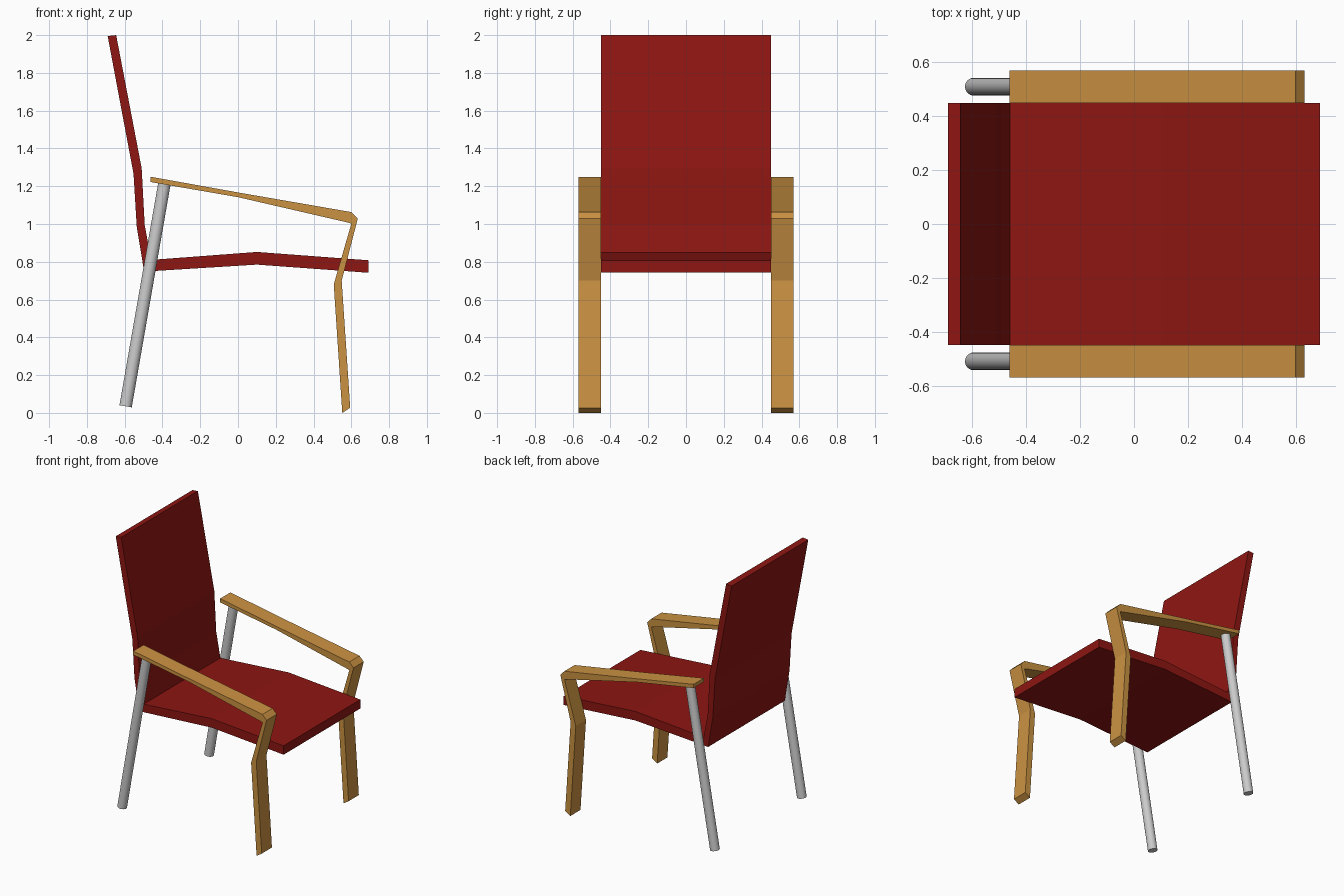
import bpy, bmesh
from mathutils import Vector

if "Cube" in bpy.data.objects:
    bpy.data.objects.remove(bpy.data.objects["Cube"])


def material(name, color):
    m = bpy.data.materials.new(name)
    m.diffuse_color = color
    m.use_nodes = True
    m.node_tree.nodes["Principled BSDF"].inputs["Base Color"].default_value = m.diffuse_color
    return m


def finish(bm, name, mat=None):
    bmesh.ops.recalc_face_normals(bm, faces=bm.faces)
    me = bpy.data.meshes.new(name)
    bm.to_mesh(me)
    bm.free()
    ob = bpy.data.objects.new(name, me)
    bpy.context.collection.objects.link(ob)
    if mat:
        me.materials.append(mat)
    return ob


def band(name, outer, inner, y0, y1, mat):
    """Bent board: strip between two matching xz paths, extruded from y0 to y1."""
    bm = bmesh.new()
    rows = [[bm.verts.new((x, y, z)) for x, z in path]
            for path, y in ((outer, y0), (inner, y0), (inner, y1), (outer, y1))]
    for a, b in zip(rows, rows[1:] + rows[:1]):
        for i in range(len(outer) - 1):
            bm.faces.new((a[i], a[i + 1], b[i + 1], b[i]))
    for i in (0, -1):
        bm.faces.new([r[i] for r in rows])
    return finish(bm, name, mat)


def rod(name, start, end, radius, sides=32):
    start, end = Vector(start), Vector(end)
    axis = end - start
    bm = bmesh.new()
    bmesh.ops.create_cone(bm, cap_ends=True, segments=sides, radius1=radius,
                          radius2=radius, depth=axis.length)
    rot = axis.to_track_quat('Z', 'Y')
    for v in bm.verts:
        v.co = rot @ v.co + (start + end) / 2
    for f in bm.faces:
        f.smooth = len(f.verts) == 4
    for e in bm.edges:
        e.smooth = all(len(f.verts) == 4 for f in e.link_faces)
    return finish(bm, name)


red = material("red_upholstery", (0.27, 0.008, 0.006, 1))
wood = material("light_wood", (0.6, 0.29, 0.055, 1))

# Seat and backrest: one continuous bent board
band("seat_and_backrest",
     [(-0.69, 1.995), (-0.553, 1.265), (-0.536, 0.985), (-0.497, 0.748),
      (0.10, 0.785), (0.69, 0.742)],
     [(-0.645, 2.0), (-0.51, 1.295), (-0.494, 0.995), (-0.46, 0.81),
      (0.10, 0.852), (0.69, 0.808)],
     -0.45, 0.45, red)

# Armrest that bends down into the front leg, plus round rear leg, on each side
arm_outer = [(-0.462, 1.25), (0.0, 1.167), (0.60, 1.063), (0.634, 1.028),
             (0.549, 0.70), (0.594, 0.027)]
arm_inner = [(-0.462, 1.222), (0.0, 1.142), (0.585, 1.007), (0.60, 1.002),
             (0.507, 0.68), (0.552, 0.0)]
for side, s in (("right", -1), ("left", 1)):
    band(f"{side}_armrest_and_front_leg", arm_outer, arm_inner,
         s * 0.45, s * 0.57, wood)
    rod(f"{side}_rear_leg", (-0.595, s * 0.51, 0.035),
        (-0.39, s * 0.51, 1.212), 0.033)
